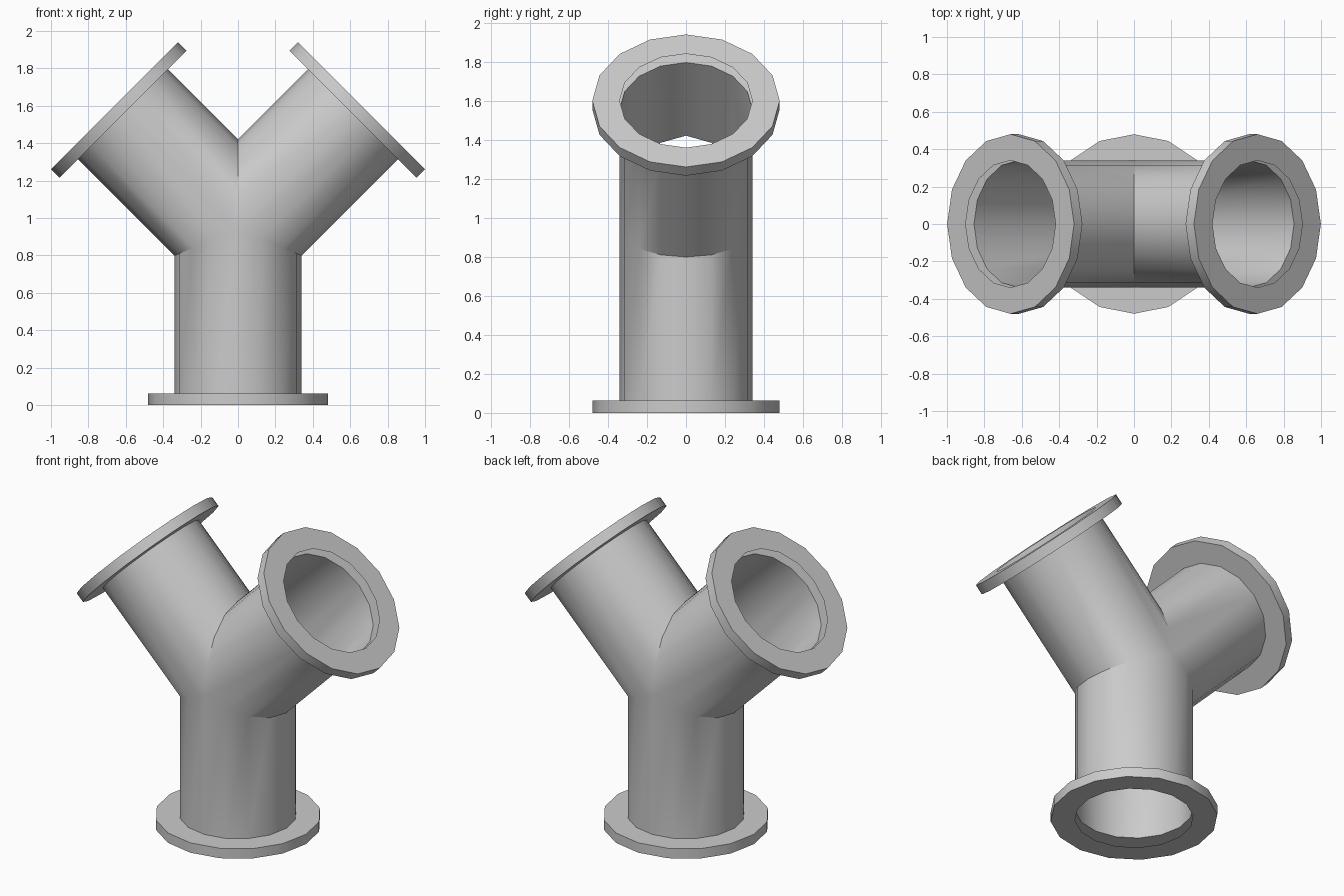
import bpy, bmesh
from math import sin, cos, tan, pi, radians, sqrt
from mathutils import Matrix, Vector

if "Cube" in bpy.data.objects:
    bpy.data.objects.remove(bpy.data.objects["Cube"], do_unlink=True)

SIDES = 16
PIPE_R = 0.34
FLANGE_R = 0.48
THICK = 0.063
JOINT_Z = 0.94      # where the three pipe axes meet
LEG = 0.933         # branch length from the joint to the flange face

metal = bpy.data.materials.new("grey metal")
metal.use_nodes = True
GREY = (0.6, 0.6, 0.6, 1)
metal.diffuse_color = GREY
metal.node_tree.nodes["Principled BSDF"].inputs["Base Color"].default_value = GREY


def finish(name, bm, matrix=Matrix()):
    mesh = bpy.data.meshes.new(name)
    bm.to_mesh(mesh)
    bm.free()
    mesh.materials.append(metal)
    obj = bpy.data.objects.new(name, mesh)
    obj.matrix_world = matrix
    bpy.context.collection.objects.link(obj)
    bpy.ops.object.select_all(action='DESELECT')
    obj.select_set(True)
    bpy.context.view_layer.objects.active = obj
    bpy.ops.object.shade_smooth_by_angle(angle=radians(30))


def strip(bm, rings):
    """Join successive closed rings of points with quads."""
    rows = [[bm.verts.new(p) for p in ring] for ring in rings]
    for low, high in zip(rows, rows[1:]):
        for i in range(SIDES):
            j = (i + 1) % SIDES
            bm.faces.new((low[i], low[j], high[j], high[i]))


def circle(r, z):
    steps = [2 * pi * i / SIDES for i in range(SIDES)]
    return [Vector((r * cos(a), r * sin(a), z)) for a in steps]


def branch_frame(side):
    return Matrix.Translation((0, 0, JOINT_Z)) @ Matrix.Rotation(side * pi / 4, 4, 'Y')


# Thin-walled Y pipe, mitred where the stem and branches meet
bm = bmesh.new()
base = circle(PIPE_R, THICK)
mitre = [Vector((p.x, p.y, JOINT_Z - abs(p.x) * tan(pi / 8))) for p in base]
strip(bm, [base, mitre])
for side in (1, -1):
    start = []
    for p in base:
        u = p.x * side
        if u > 0:       # underside meets the stem
            start.append(Vector((p.x, p.y, JOINT_Z - u * tan(pi / 8))))
        else:           # upper side meets the other branch
            start.append(Vector((0, p.y, JOINT_Z - sqrt(2) * u)))
    end = [branch_frame(side) @ p for p in circle(PIPE_R, LEG - THICK)]
    strip(bm, [start, end])
bmesh.ops.remove_doubles(bm, verts=bm.verts, dist=0.0005)
bmesh.ops.recalc_face_normals(bm, faces=bm.faces)
finish("y_pipe", bm)


# Flange shells, open on the bore side
def flange(name, matrix):
    bm = bmesh.new()
    strip(bm, [circle(PIPE_R, 0), circle(FLANGE_R, 0),
               circle(FLANGE_R, THICK), circle(PIPE_R, THICK)])
    finish(name, bm, matrix)


flange("base_flange", Matrix())
for name, side in (("left_flange", 1), ("right_flange", -1)):
    flange(name, branch_frame(side) @ Matrix.Translation((0, 0, LEG - THICK)))
